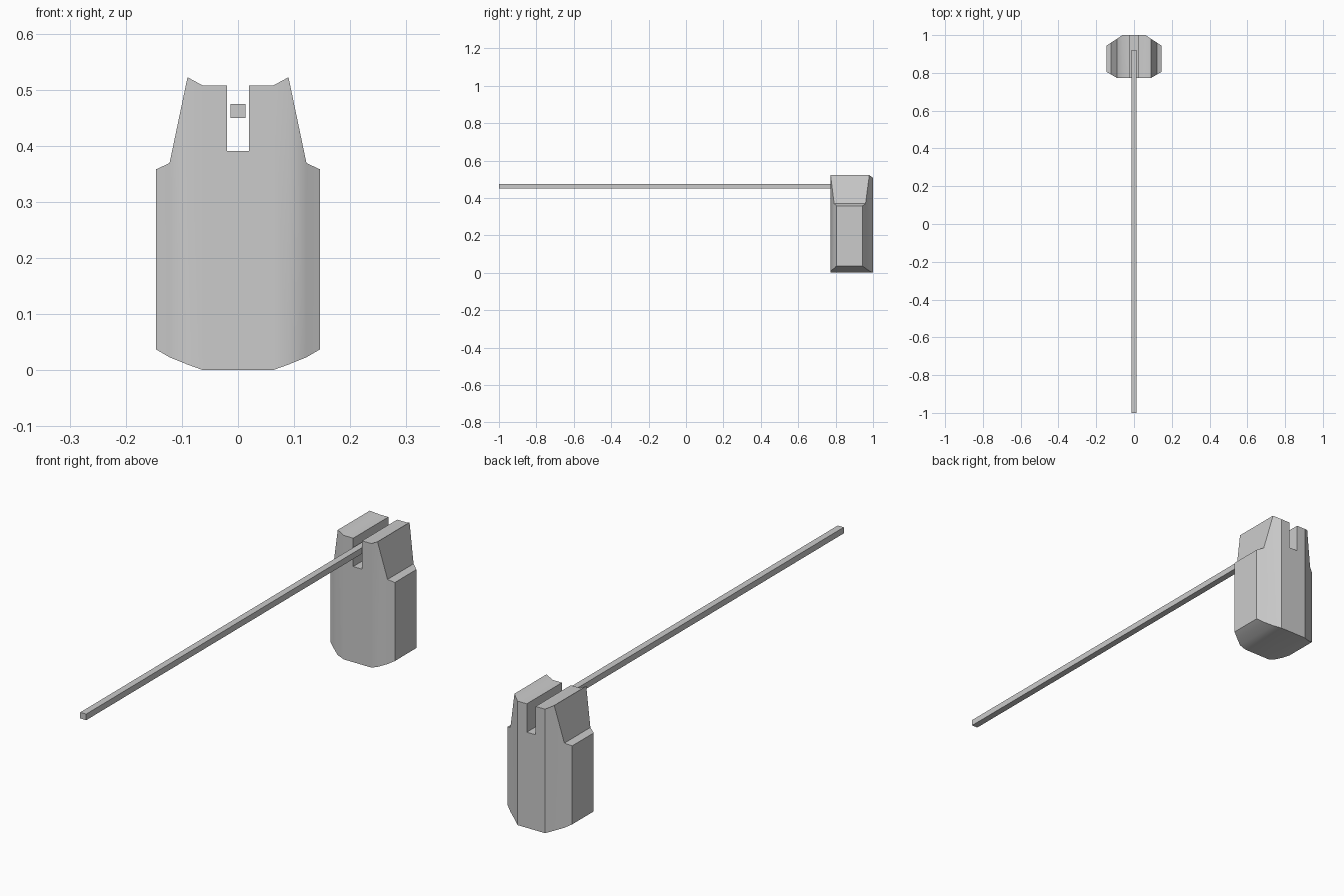
import bpy, bmesh

if "Cube" in bpy.data.objects:
    bpy.data.objects.remove(bpy.data.objects["Cube"])


def add_box(name, lo, hi):
    bpy.ops.mesh.primitive_cube_add(size=1, location=[(a + b) / 2 for a, b in zip(lo, hi)])
    ob = bpy.context.object
    ob.name = name
    ob.scale = [b - a for a, b in zip(lo, hi)]
    bpy.ops.object.transform_apply(location=False, rotation=False, scale=True)
    return ob


# Weight body: rectangular sections lofted across x
# (x, front y, back y, bottom z, top z), mirrored to the left half
half = [
    (0.062, 0.773, 0.998, 0.0, 0.507),
    (0.090, 0.773, 0.980, 0.010, 0.522),
    (0.122, 0.792, 0.960, 0.023, 0.369),
    (0.146, 0.805, 0.944, 0.037, 0.358),
]
half[0] = (0.062, 0.773, 1.0, 0.0, 0.507)
sections = [(-s[0],) + s[1:] for s in reversed(half)] + half

bm = bmesh.new()
rings = []
for x, yf, yb, zb, zt in sections:
    rings.append([bm.verts.new((x, y, z)) for y, z in
                  ((yf, zb), (yb, zb), (yb, zt), (yf, zt))])
for a, b in zip(rings, rings[1:]):
    for i in range(4):
        j = (i + 1) % 4
        bm.faces.new((a[i], a[j], b[j], b[i]))
bm.faces.new(rings[0])
bm.faces.new(rings[-1])
bmesh.ops.recalc_face_normals(bm, faces=bm.faces)
mesh = bpy.data.meshes.new("slotted_body")
bm.to_mesh(mesh)
bm.free()
body = bpy.data.objects.new("slotted_body", mesh)
bpy.context.collection.objects.link(body)

# Slot through the top of the body
cutter = add_box("slot_cutter", (-0.02, 0.6, 0.391), (0.02, 1.2, 0.7))
cutter.hide_render = True
mod = body.modifiers.new("slot", 'BOOLEAN')
mod.operation = 'DIFFERENCE'
mod.solver = 'EXACT'
mod.object = cutter
bpy.ops.object.select_all(action='DESELECT')
body.select_set(True)
bpy.context.view_layer.objects.active = body
bpy.ops.object.modifier_apply(modifier=mod.name)
bpy.data.objects.remove(cutter, do_unlink=True)
bpy.ops.object.shade_smooth_by_angle(angle=0.56)

# Long square bar resting in the slot
add_box("long_bar", (-0.0135, -1.0, 0.449), (0.0135, 0.92, 0.474))
